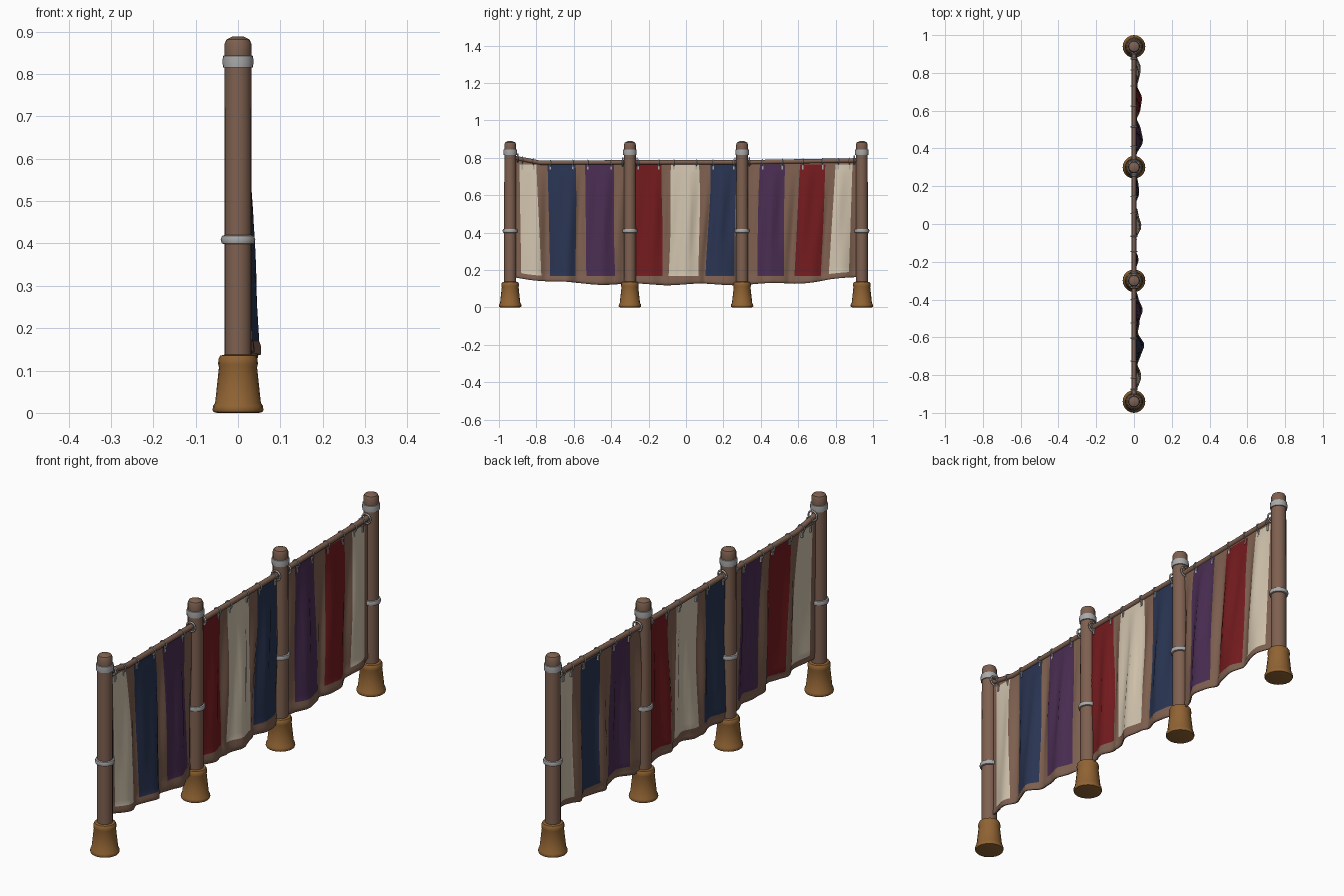
import bpy, bmesh, math

if "Cube" in bpy.data.objects:
    bpy.data.objects.remove(bpy.data.objects["Cube"])


def mat(name, c):
    m = bpy.data.materials.new(name)
    m.diffuse_color = (*c, 1)
    m.use_nodes = True
    m.node_tree.nodes["Principled BSDF"].inputs["Base Color"].default_value = m.diffuse_color
    return m


WOOD = mat("brown wood", (0.21, 0.118, 0.08))
FOOT = mat("amber wood", (0.28, 0.125, 0.033))
METAL = mat("grey metal", (0.40, 0.40, 0.40))
CREAM = mat("cream cloth", (0.64, 0.55, 0.42))
BLUE = mat("blue cloth", (0.023, 0.035, 0.085))
PURPLE = mat("purple cloth", (0.068, 0.026, 0.085))
RED = mat("red cloth", (0.175, 0.011, 0.013))


def finish(name, bm, mats, angle=40, recalc=True):
    if recalc:
        bmesh.ops.recalc_face_normals(bm, faces=bm.faces)
    me = bpy.data.meshes.new(name)
    bm.to_mesh(me)
    bm.free()
    for m in mats:
        me.materials.append(m)
    ob = bpy.data.objects.new(name, me)
    bpy.context.collection.objects.link(ob)
    bpy.ops.object.select_all(action='DESELECT')
    ob.select_set(True)
    bpy.context.view_layer.objects.active = ob
    bpy.ops.object.shade_smooth_by_angle(angle=math.radians(angle))
    return ob


def loft(bm, rings, closed=False):
    """Bridge successive rings of points; cap the ends unless closed."""
    vs = [[bm.verts.new(p) for p in r] for r in rings]
    n = len(vs[0])
    for a, b in zip(vs, vs[1:] + vs[:1] if closed else vs[1:]):
        for i in range(n):
            bm.faces.new((a[i], a[(i + 1) % n], b[(i + 1) % n], b[i]))
    if not closed:
        bm.faces.new(vs[0])
        bm.faces.new(vs[-1])


def lathe(name, profile, y, m, n=20):
    bm = bmesh.new()
    loft(bm, [[(r * math.cos(k * math.tau / n), y + r * math.sin(k * math.tau / n), z)
               for k in range(n)] for r, z in profile])
    return finish(name, bm, [m])


def ring(name, x, y, z, R, r, n=16, k=6):
    """Metal ring lying in the x-z plane, so it loops round the rail."""
    bm = bmesh.new()
    rings = []
    for i in range(n):
        a = i * math.tau / n
        rings.append([(x + (R + r * math.cos(b)) * math.cos(a), y + r * math.sin(b),
                       z + (R + r * math.cos(b)) * math.sin(a))
                      for b in [j * math.tau / k for j in range(k)]])
    loft(bm, rings, closed=True)
    return finish(name, bm, [METAL], 80)


# posts with feet and metal bands
for i, y in enumerate((-0.94, -0.30, 0.30, 0.94)):
    lathe(f"post_{i}", [(0.032, 0.1), (0.032, 0.5), (0.0315, 0.82), (0.0315, 0.85),
                        (0.0315, 0.872), (0.027, 0.882), (0.012, 0.889)], y, WOOD)
    lathe(f"foot_{i}", [(0.05, 0), (0.058, 0.002), (0.06, 0.007), (0.059, 0.016), (0.054, 0.024),
                        (0.045, 0.108), (0.047, 0.115), (0.046, 0.128), (0.042, 0.135),
                        (0.03, 0.138)], y, FOOT)
    lathe(f"middle_band_{i}", [(0.031, 0.398), (0.038, 0.4), (0.041, 0.409),
                               (0.038, 0.418), (0.031, 0.42)], y, METAL)
    lathe(f"top_band_{i}", [(0.03, 0.815), (0.0355, 0.816), (0.0365, 0.83),
                            (0.0355, 0.843), (0.03, 0.844)], y, METAL)

# rail
path = [(-0.94, 0.805), (-0.78, 0.774), (-0.30, 0.776), (0.30, 0.776), (0.94, 0.787)]


def rail_z(y):
    for (a, za), (b, zb) in zip(path, path[1:]):
        if y <= b:
            return za + (zb - za) * (y - a) / (b - a)
    return path[-1][1]


bm = bmesh.new()
loft(bm, [[(0.012 * math.cos(k * math.tau / 10), y, z + 0.012 * math.sin(k * math.tau / 10))
           for k in range(10)] for y, z in path])
finish("rail", bm, [WOOD])

# large rings either side of each post
for i, y in enumerate((-0.90, -0.338, -0.262, 0.262, 0.338, 0.90)):
    ring(f"post_ring_{i}", 0.004, y, rail_z(y) + 0.002, 0.021, 0.004)

# striped cloth: (top start, top end, bottom start, bottom end, material slot)
stripes = [(-0.89, -0.80, -0.88, -0.775, 1), (-0.74, -0.59, -0.725, -0.59, 2),
           (-0.54, -0.385, -0.53, -0.38, 3), (-0.27, -0.13, -0.28, -0.13, 4),
           (-0.08, 0.07, -0.095, 0.07, 1), (0.13, 0.27, 0.11, 0.26, 2),
           (0.395, 0.53, 0.38, 0.52, 3), (0.61, 0.745, 0.58, 0.72, 4),
           (0.80, 0.89, 0.765, 0.87, 1)]
edges, slots = [(-0.91, -0.91)], []
for a, b, c, d, s in stripes:
    edges += [(a, c), (b, d)]
    slots += [0, s]
edges.append((0.91, 0.91))
slots.append(0)

# how far the hem swings out along the fence
swing = [(-0.91, 0.0), (-0.81, 0.03), (-0.735, 0.014), (-0.65, 0.046), (-0.56, 0.014), (-0.46, 0.036),
         (-0.30, -0.012), (-0.19, 0.014), (-0.11, 0.002), (0.0, 0.03), (0.10, 0.004), (0.19, 0.022),
         (0.30, -0.012), (0.46, 0.04), (0.555, 0.012), (0.65, 0.036), (0.74, 0.012),
         (0.82, 0.03), (0.91, 0.0)]


def swing_x(y):
    for (a, xa), (b, xb) in zip(swing, swing[1:]):
        if y <= b:
            f = (1 - math.cos(math.pi * (y - a) / (b - a))) / 2
            return xa + (xb - xa) * f
    return 0.0


SUB, ROWS, HEM = 7, 22, 3
cols = []
for (a, c), (b, d) in zip(edges, edges[1:]):
    cols += [(a + (b - a) * k / SUB, c + (d - c) * k / SUB) for k in range(SUB)]
cols.append(edges[-1])
bm = bmesh.new()
grid = []
for top, bot in cols:
    low = 0.123 + 0.036 * abs(top / 0.9) ** 4 + 0.005 * math.sin(top * 17)
    hem = max(0.168, low + 0.028)
    # heading strip that reaches up into the rail
    line = [bm.verts.new((0, top, rail_z(top) - 0.004))]
    for r in range(ROWS + HEM + 1):
        if r <= ROWS:
            t, z = r / ROWS, 0.765 + (hem - 0.765) * r / ROWS
            flare = 0
        else:
            t, z = 1, hem + (low - hem) * (r - ROWS) / HEM
            flare = 0.004
        y = top + (bot - top) * t
        y += 0.006 * math.sin(3.5 * t + top * 9) * min(1, 4 * t) * (1 - abs(top) / 0.91)
        # slanted narrow folds on top of the broad swing
        fold = 0.008 * math.sin(top * 70 + 2.2 * t) * math.sin(math.pi * min(t, 0.85))
        x = swing_x(y) * t ** 0.62 + fold * (1 - (top / 0.91) ** 8) + flare
        line.append(bm.verts.new((x, y, z)))
    grid.append(line)
for c in range(len(cols) - 1):
    for r in range(ROWS + HEM + 1):
        f = bm.faces.new((grid[c][r], grid[c][r + 1], grid[c + 1][r + 1], grid[c + 1][r]))
        f.material_index = slots[c // SUB] if 0 < r <= ROWS else 0
# the back of the cloth runs in the opposite order, so red and blue trade places there
cloth = finish("cloth", bm, [WOOD, CREAM, BLUE, PURPLE, RED,
                             WOOD, CREAM, RED, PURPLE, BLUE], 60, recalc=False)
sol = cloth.modifiers.new("thickness", 'SOLIDIFY')
sol.thickness = 0.006
sol.offset = 0
sol.material_offset = 5

# small hooks and clips that hang the cloth from the rail
n = 0
for a, b, *_ in stripes:
    for y in (a + 0.015, b - 0.015):
        ring(f"hook_{n}", 0, y, rail_z(y) - 0.004, 0.0165, 0.003, 12, 5)
        bm = bmesh.new()
        bmesh.ops.create_cube(bm, size=1)
        bmesh.ops.scale(bm, vec=(0.016, 0.008, 0.026), verts=bm.verts)
        bmesh.ops.translate(bm, vec=(0, y, 0.751), verts=bm.verts)
        finish(f"clip_{n}", bm, [METAL])
        n += 1
